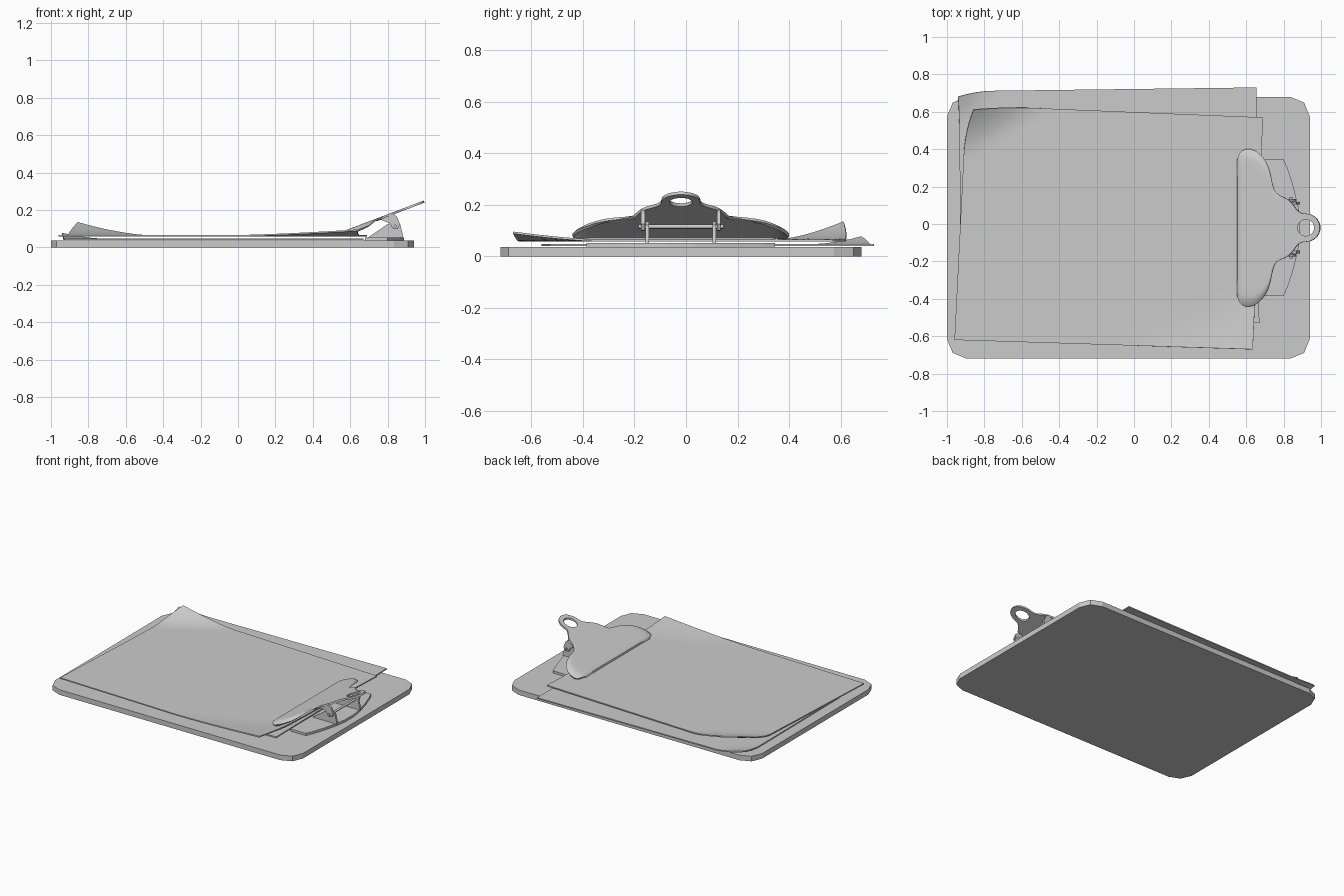
import bpy, math
from mathutils import Vector

if "Cube" in bpy.data.objects:
    bpy.data.objects.remove(bpy.data.objects["Cube"])

CY = -0.02  # clip centre line


def make(name, verts, faces, smooth=True):
    me = bpy.data.meshes.new(name)
    me.from_pydata(verts, [], faces)
    me.update()
    ob = bpy.data.objects.new(name, me)
    bpy.context.collection.objects.link(ob)
    return ob


def smooth(ob, angle=35):
    bpy.ops.object.select_all(action='DESELECT')
    ob.select_set(True)
    bpy.context.view_layer.objects.active = ob
    bpy.ops.object.shade_smooth_by_angle(angle=math.radians(angle))


def apply(ob, mod):
    bpy.context.view_layer.objects.active = ob
    bpy.ops.object.modifier_apply(modifier=mod.name)


def prism(name, pts, offset):
    """Closed extrusion of 3D outline pts along the offset vector."""
    n = len(pts)
    a = [Vector(p) for p in pts]
    verts = a + [p + Vector(offset) for p in a]
    faces = [list(range(n))[::-1], list(range(n, 2 * n))]
    faces += [[i, (i + 1) % n, n + (i + 1) % n, n + i] for i in range(n)]
    ob = make(name, verts, faces)
    import bmesh
    bm = bmesh.new()
    bm.from_mesh(ob.data)
    bmesh.ops.recalc_face_normals(bm, faces=bm.faces)
    bm.to_mesh(ob.data)
    bm.free()
    return ob


def grid(name, rows, thickness):
    """Quad grid from equal-length point rows, thickened downwards."""
    nr, nc = len(rows), len(rows[0])
    verts = [p for r in rows for p in r]
    faces = [(i * nc + j, (i + 1) * nc + j, (i + 1) * nc + j + 1, i * nc + j + 1)
             for i in range(nr - 1) for j in range(nc - 1)]
    ob = make(name, verts, faces)
    m = ob.modifiers.new("thickness", 'SOLIDIFY')
    m.thickness, m.offset = thickness, -1
    apply(ob, m)
    return ob


# backing board with clipped round corners
x0, x1, y0, y1, r = -1.0, 0.94, -0.72, 0.68, 0.105
outline = []
for cx, cy, start in ((x1 - r, y1 - r, 0), (x0 + r, y1 - r, 90),
                      (x0 + r, y0 + r, 180), (x1 - r, y0 + r, 270)):
    for k in range(3):
        a = math.radians(start + 45 * k)
        outline.append((cx + r * math.cos(a), cy + r * math.sin(a), 0))
prism("board", outline, (0, 0, 0.036))


# paper sheets: bilinear quads with curled corners
def sheet(name, corners, z, curls, nx=32, ny=28):
    bl, br, tr, tl = [Vector((*c, z)) for c in corners]
    rows = []
    for i in range(nx + 1):
        u = i / nx
        row = []
        for j in range(ny + 1):
            v = j / ny
            p = bl.lerp(br, u).lerp(tl.lerp(tr, u), v)
            for cu, cv, lu, lv, shift in curls:
                t = max(0, 1 - abs(u - cu) / lu - abs(v - cv) / lv)
                p = p + Vector((shift[0] * t * t, shift[1] * t * t, shift[2] * t ** 1.4))
            row.append(p)
        rows.append(row)
    smooth(grid(name, rows, 0.008))


sheet("lower_sheet", ((-0.925, -0.56), (0.67, -0.53), (0.655, 0.73), (-0.935, 0.71)),
      0.048, [(0, 1, 0.12, 0.16, (-0.005, -0.03, 0.03))])
sheet("upper_sheet", ((-0.96, -0.62), (0.635, -0.67), (0.69, 0.57), (-0.897, 0.635)),
      0.066, [(0, 1, 0.26, 0.22, (0.04, -0.025, 0.07)),
              (1, 0, 0.42, 0.26, (0, 0, 0.03))])

# clip base plate
half = [(0.68, 0.365), (0.80, 0.365), (0.82, 0.32), (0.85, 0.23), (0.875, 0.13), (0.888, 0.05)]
pts = [(x, CY - w, 0.036) for x, w in half] + [(x, CY + w, 0.036) for x, w in reversed(half)]
prism("clip_base", pts, (0, 0, 0.016))

# upright flanges and lever ears, one pair per side
flange = [(0.69, 0.05), (0.80, 0.125), (0.84, 0.135), (0.868, 0.122), (0.885, 0.05)]
ear = [(0.76, 0.15), (0.83, 0.18), (0.85, 0.165), (0.866, 0.125), (0.855, 0.1),
       (0.83, 0.098), (0.81, 0.13)]
for side, s in (("left", 1), ("right", -1)):
    for name, prof, d, t in (("base_flange", flange, 0.13, 0.014), ("lever_ear", ear, 0.147, 0.014)):
        y = CY + s * d - t / 2
        prism(f"{name}_{side}", [(x, y, z) for x, z in prof], (0, t, 0))

# pivot rod
bpy.ops.mesh.primitive_cylinder_add(vertices=16, radius=0.008, depth=0.33,
                                    location=(0.84, CY, 0.115), rotation=(math.pi / 2, 0, 0))
rod = bpy.context.object
rod.name = "pivot_rod"
smooth(rod)

# clip lever: (x, half width, front drop), tilted, with turned-down lip
stations = [(0.550, 0.355, 0.014), (0.553, 0.372, 0.004), (0.562, 0.395, 0), (0.575, 0.41, 0),
            (0.595, 0.42, 0), (0.625, 0.42, 0), (0.655, 0.408, 0), (0.68, 0.388, 0),
            (0.70, 0.364, 0), (0.718, 0.33, 0), (0.73, 0.29, 0), (0.74, 0.24, 0),
            (0.75, 0.205, 0), (0.762, 0.185, 0), (0.78, 0.172, 0), (0.80, 0.163, 0),
            (0.82, 0.152, 0), (0.84, 0.135, 0), (0.855, 0.115, 0), (0.87, 0.095, 0),
            (0.885, 0.082, 0), (0.90, 0.077, 0), (0.92, 0.075, 0), (0.94, 0.072, 0),
            (0.96, 0.062, 0), (0.975, 0.049, 0), (0.987, 0.03, 0), (0.993, 0.01, 0)]
hs = [0, 0.2, 0.4, 0.6, 0.75, 0.86, 0.9, 0.93, 0.96, 0.985, 1]
cols = [-s for s in reversed(hs[1:])] + hs
rows = []
for x, w, drop in stations:
    lip = 0.022 * min(1, max(0, (0.78 - x) / 0.08)) * min(1, max(0.1, (x - 0.55) / 0.03))
    rows.append([(x, CY + s * w,
                  0.09 + 0.38 * (x - 0.57) - drop - lip * max(0, (abs(s) - 0.86) / 0.14) ** 2)
                 for s in cols])
lever = grid("clip_lever", rows, 0.012)

# hanging hole through the lever
bpy.ops.mesh.primitive_cylinder_add(vertices=32, radius=0.044, depth=0.3, location=(0.919, CY, 0.22))
cutter = bpy.context.object
cutter.hide_render = True
m = lever.modifiers.new("hole", 'BOOLEAN')
m.operation, m.object, m.solver = 'DIFFERENCE', cutter, 'EXACT'
apply(lever, m)
bpy.data.objects.remove(cutter)
smooth(lever)
